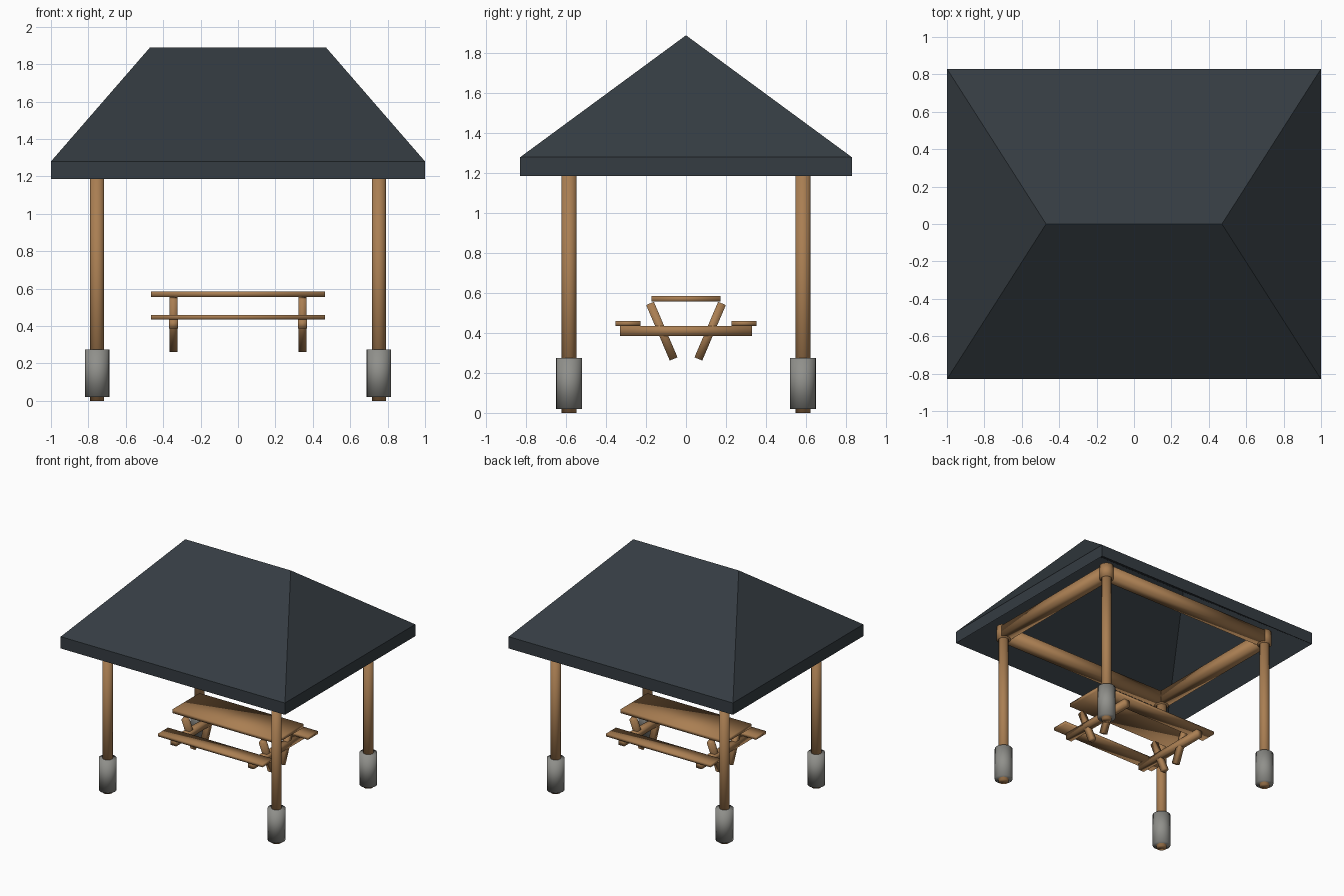
import bpy, bmesh, math
from mathutils import Matrix

cube = bpy.data.objects.get("Cube")
if cube:
    bpy.data.objects.remove(cube, do_unlink=True)


def material(name, rgb):
    m = bpy.data.materials.new(name)
    m.use_nodes = True
    m.diffuse_color = (*rgb, 1)
    m.node_tree.nodes["Principled BSDF"].inputs["Base Color"].default_value = (*rgb, 1)
    return m


WOOD = material("warm wood", (0.40, 0.21, 0.085))
SLATE = material("dark slate", (0.035, 0.045, 0.054))
CONCRETE = material("grey concrete", (0.28, 0.28, 0.26))


def finish(name, bm, mat, smooth=True):
    bmesh.ops.recalc_face_normals(bm, faces=bm.faces)
    for face in bm.faces:
        face.smooth = smooth
    mesh = bpy.data.meshes.new(name)
    bm.to_mesh(mesh)
    bm.free()
    mesh.materials.append(mat)
    bpy.context.collection.objects.link(bpy.data.objects.new(name, mesh))


def log(name, x, y, bottom, top, radius, mat=WOOD):
    """Upright round bar with softly shaded ends."""
    bm = bmesh.new()
    bmesh.ops.create_cone(bm, cap_ends=True, segments=24, radius1=radius,
                          radius2=radius, depth=top - bottom)
    bmesh.ops.translate(bm, verts=bm.verts, vec=(x, y, (bottom + top) / 2))
    finish(name, bm, mat)


def plank(name, center, size, lean=0):
    """Softly shaded squared timber, optionally leaning about the x axis."""
    bm = bmesh.new()
    bmesh.ops.create_cube(bm, size=1)
    bmesh.ops.scale(bm, verts=bm.verts, vec=size)
    bmesh.ops.rotate(bm, verts=bm.verts, matrix=Matrix.Rotation(-lean, 3, 'X'))
    bmesh.ops.translate(bm, verts=bm.verts, vec=center)
    finish(name, bm, WOOD)


# Hipped roof: a thick slab whose underside repeats the slopes one fascia lower
CORNERS = [(-1, -1), (1, -1), (1, 1), (-1, 1)]
HALF_DEPTH, EAVE, RIDGE, FASCIA = 0.83, 1.28, 1.89, 0.095
bm = bmesh.new()
rims = []
for drop in (0, FASCIA):
    rim = [bm.verts.new((x, y * HALF_DEPTH, EAVE - drop)) for x, y in CORNERS]
    left, right = [bm.verts.new((x, 0, RIDGE - drop)) for x in (0.47, -0.47)]
    bm.faces.new((rim[0], rim[1], left, right))
    bm.faces.new((rim[1], rim[2], left))
    bm.faces.new((rim[2], rim[3], right, left))
    bm.faces.new((rim[3], rim[0], right))
    rims.append(rim)
upper, lower = rims
for i in range(4):
    j = (i + 1) % 4
    bm.faces.new((lower[i], lower[j], upper[j], upper[i]))
finish("roof", bm, SLATE, smooth=False)

# Posts with concrete footings and top collars
PX, PY, BEAM_Z = 0.753, 0.585, 1.245
for sx, sy in CORNERS:
    x, y = sx * PX, sy * PY
    tag = ("front" if sy < 0 else "back") + ("_left" if sx > 0 else "_right")
    log(tag + "_post", x, y, 0, BEAM_Z, 0.0375)
    log(tag + "_footing", x, y, 0.02, 0.275, 0.065, CONCRETE)
    log(tag + "_post_collar", x, y, 1.195, 1.3, 0.052)

# Squared ring beams joining the post tops
for s, end, side in ((-1, "front", "right"), (1, "back", "left")):
    plank(end + "_beam", (0, s * PY, BEAM_Z), (2 * PX, 0.085, 0.09))
    plank(side + "_beam", (s * PX, 0, BEAM_Z), (0.085, 2 * PY, 0.09))

# Picnic table
plank("table_top", (0, 0, 0.571), (0.93, 0.345, 0.029))
for s, end in ((-1, "front"), (1, "back")):
    plank(end + "_bench", (0, s * 0.29, 0.448), (0.93, 0.125, 0.024))
for s, side in ((-1, "right"), (1, "left")):
    x = s * 0.345
    plank(side + "_cross_bar", (x, 0, 0.411), (0.05, 0.66, 0.05))
    for t, end in ((-1, "front"), (1, "back")):
        plank(f"{end}_{side}_table_leg", (x, t * 0.121, 0.409),
              (0.042, 0.042, 0.302), t * math.radians(23))
